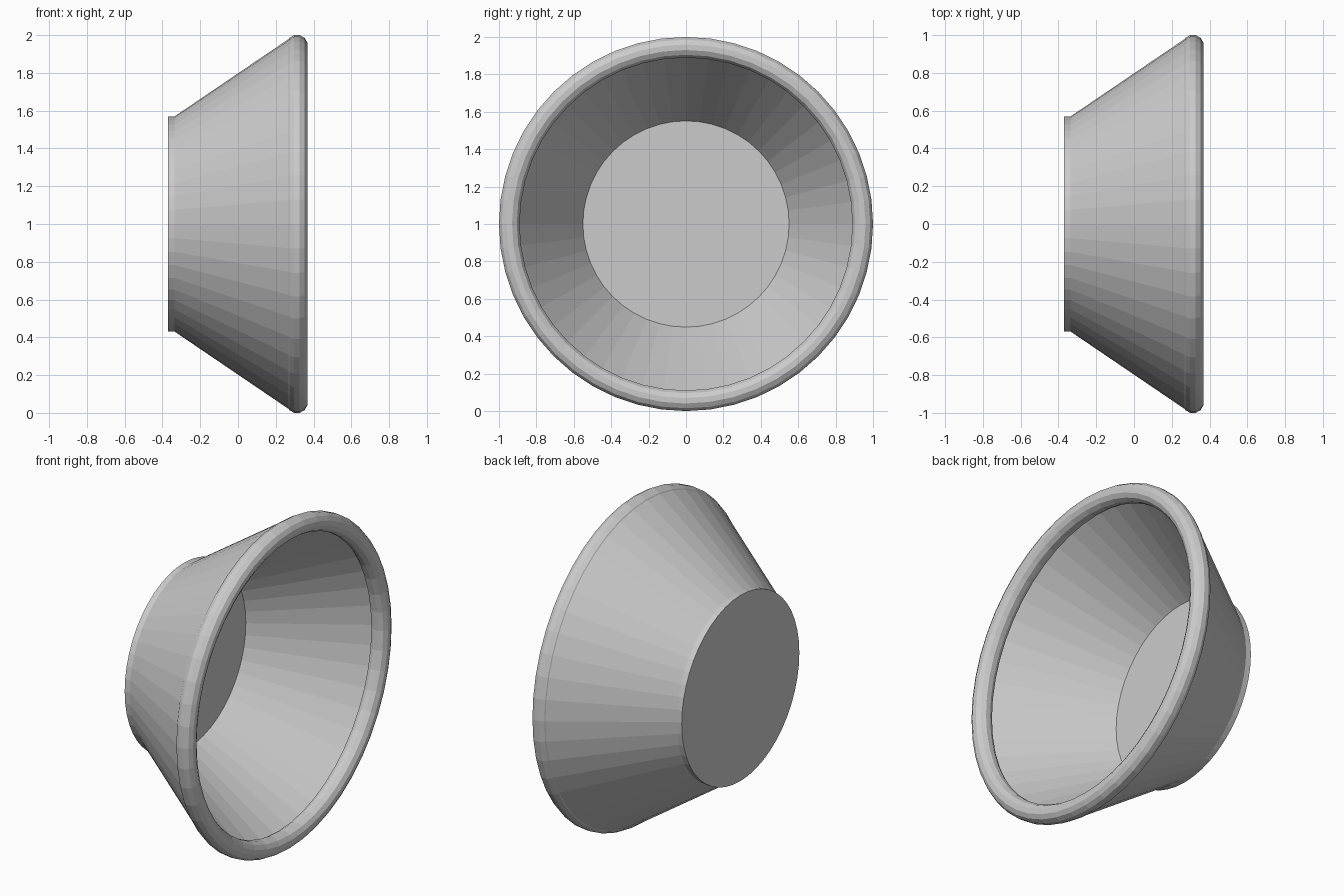
import bpy, bmesh
from math import sin, cos, tau

if "Cube" in bpy.data.objects:
    bpy.data.objects.remove(bpy.data.objects["Cube"])

SEG = 48
AXIS_Z = 1.0


def lathe(name, profile):
    """Revolve a closed (x, radius) profile round the horizontal axis."""
    bm = bmesh.new()
    rings = []
    for i in range(SEG):
        a = tau * i / SEG
        rings.append([bm.verts.new((x, r * cos(a), AXIS_Z + r * sin(a)))
                      for x, r in profile])
    n = len(profile)
    for i in range(SEG):
        a, b = rings[i], rings[(i + 1) % SEG]
        for j in range(n):
            k = (j + 1) % n
            bm.faces.new((a[j], a[k], b[k], b[j]))
    return finish(name, bm)


def disc(name, x0, x1, radius):
    """Solid disc with its axis along x."""
    bm = bmesh.new()
    ends = [[bm.verts.new((x, radius * cos(tau * i / SEG),
                           AXIS_Z + radius * sin(tau * i / SEG)))
             for i in range(SEG)] for x in (x0, x1)]
    for ring in ends:
        bm.faces.new(ring)
    for i in range(SEG):
        j = (i + 1) % SEG
        bm.faces.new((ends[0][i], ends[0][j], ends[1][j], ends[1][i]))
    return finish(name, bm)


def finish(name, bm):
    bmesh.ops.recalc_face_normals(bm, faces=bm.faces[:])
    mesh = bpy.data.meshes.new(name)
    bm.to_mesh(mesh)
    bm.free()
    obj = bpy.data.objects.new(name, mesh)
    bpy.context.collection.objects.link(obj)
    return obj


# Closed end plate
disc("base_plate", -0.37, -0.333, 0.57)

# Thin flared wall, ends hidden inside the plate and the rim
lathe("flared_wall", [(-0.335, 0.57), (0.284, 0.99), (0.30, 0.965), (-0.335, 0.55)])

# Rolled rim with a twelve-sided section
lathe("rolled_rim", [(0.312 + 0.057 * cos(tau * (k + 0.5) / 12),
                      0.945 + 0.057 * sin(tau * (k + 0.5) / 12)) for k in range(12)])
